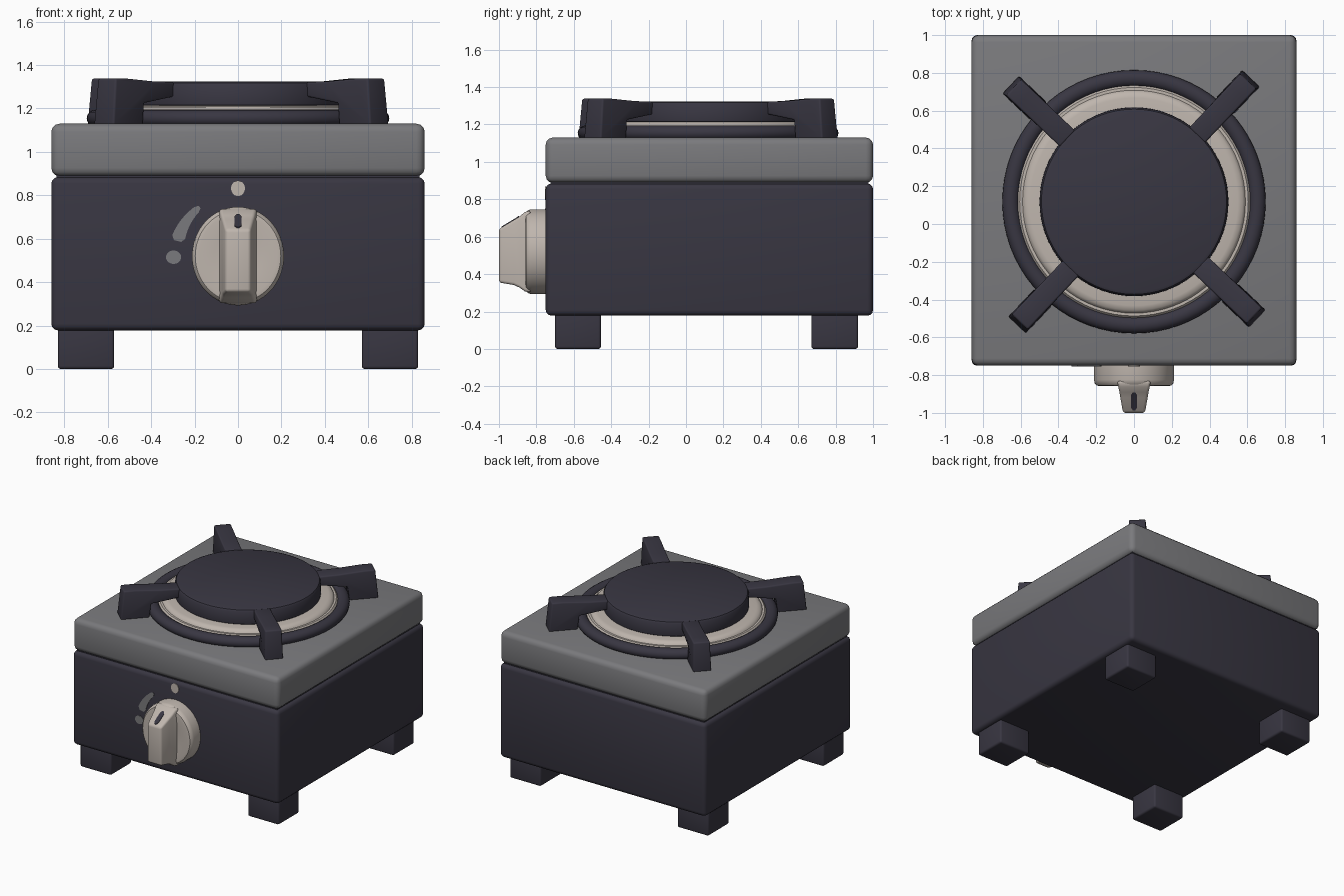
import bpy, bmesh, math
from mathutils import Matrix, Vector

if "Cube" in bpy.data.objects:
    bpy.data.objects.remove(bpy.data.objects["Cube"])


def material(name, rgb):
    m = bpy.data.materials.new(name)
    m.diffuse_color = (*rgb, 1)
    m.use_nodes = True
    m.node_tree.nodes["Principled BSDF"].inputs["Base Color"].default_value = m.diffuse_color
    return m


DARK = material("charcoal", (0.040, 0.037, 0.054))
GREY = material("steel grey", (0.195, 0.195, 0.205))
CREAM = material("warm cream", (0.52, 0.465, 0.42))


def make(name, bm, mat, bevel=0, segments=3):
    bmesh.ops.recalc_face_normals(bm, faces=bm.faces)
    me = bpy.data.meshes.new(name)
    bm.to_mesh(me)
    bm.free()
    me.materials.append(mat)
    ob = bpy.data.objects.new(name, me)
    bpy.context.collection.objects.link(ob)
    bpy.ops.object.select_all(action='DESELECT')
    ob.select_set(True)
    bpy.context.view_layer.objects.active = ob
    if bevel:
        mod = ob.modifiers.new("bevel", 'BEVEL')
        mod.width, mod.segments = bevel, segments
        mod.limit_method = 'ANGLE'
        mod.angle_limit = math.radians(35)
        bpy.ops.object.modifier_apply(modifier=mod.name)
    bpy.ops.object.shade_smooth_by_angle(angle=math.radians(35))
    return ob


def box(name, x, y, z, mat, bevel=0):
    bm = bmesh.new()
    bmesh.ops.create_cube(bm, size=1)
    for v in bm.verts:
        v.co = Vector([lo + (c + 0.5) * (hi - lo) for c, (lo, hi) in zip(v.co, (x, y, z))])
    return make(name, bm, mat, bevel)


def loft(name, rings, mat, bevel=0, closed=False):
    """Skin a list of point rings; cap both ends unless closed."""
    bm = bmesh.new()
    vs = [[bm.verts.new(p) for p in ring] for ring in rings]
    n = len(vs[0])
    pairs = list(zip(vs, vs[1:])) + ([(vs[-1], vs[0])] if closed else [])
    for a, b in pairs:
        for i in range(n):
            j = (i + 1) % n
            bm.faces.new((a[i], a[j], b[j], b[i]))
    if not closed:
        bm.faces.new(vs[0])
        bm.faces.new(vs[-1])
    return make(name, bm, mat, bevel)


def circle(r, n=72):
    return [(r * math.cos(2 * math.pi * i / n), r * math.sin(2 * math.pi * i / n)) for i in range(n)]


# casing: lower body, recessed seam and top slab
box("lower_body", (-0.86, 0.86), (-0.75, 1.0), (0.178, 0.884), DARK, 0.03)
box("seam_core", (-0.835, 0.835), (-0.725, 0.975), (0.80, 1.0), DARK)
box("top_slab", (-0.86, 0.86), (-0.75, 1.0), (0.888, 1.13), GREY, 0.038)

# feet
for side, x in (("left", (-0.83, -0.57)), ("right", (0.57, 0.83))):
    for end, y in (("front", (-0.70, -0.455)), ("back", (0.67, 0.92))):
        box(f"{end}_{side}_foot", x, y, (0, 0.2), DARK, 0.014)

# burner, turned around a vertical axis
CY = 0.118


def lathe(name, profile, mat, closed=False):
    return loft(name, [[(x, y + CY, z) for x, y in circle(r)] for r, z in profile], mat, closed=closed)


lathe("burner_base", [(0.615, 1.12), (0.615, 1.175), (0.605, 1.187), (0.59, 1.187), (0.585, 1.195),
                      (0.575, 1.206), (0.55, 1.212), (0.45, 1.214)], CREAM)
lathe("burner_cap", [(0.485, 1.205), (0.498, 1.215), (0.50, 1.225), (0.498, 1.305), (0.49, 1.318),
                     (0.475, 1.324)], DARK)
lathe("support_ring", [(0.653 + 0.044 * x, 1.155 + 0.04 * y) for x, y in circle(1, 16)], DARK, True)

# four pan support arms, a side profile given thickness
ARM = [(0.485, 1.255), (0.485, 1.322), (0.62, 1.325), (0.80, 1.338), (0.878, 1.338),
       (0.90, 1.125), (0.70, 1.125), (0.685, 1.225)]
for k in range(4):
    rot = Matrix.Translation((0, CY, 0)) @ Matrix.Rotation(math.radians(46.5 + 90 * k), 4, 'Z')
    loft(f"pan_support_{k + 1}",
         [[rot @ Vector((r, s * (0.058 if z > 1.2 else 0.064), z)) for r, z in ARM] for s in (-1, 1)],
         DARK, 0.01)

# control knob: oval dial and tapered grip
KZ = 0.52
loft("knob_dial", [[(x, y, KZ + z * 1.07) for x, z in circle(r, 64)] for r, y in
                   ((0.212, -0.74), (0.212, -0.825), (0.208, -0.843), (0.197, -0.855), (0.18, -0.858),
                    (0.11, -0.848))], CREAM)
loft("knob_grip", [[(-w, y, lo), (w, y, lo), (w, y, hi), (-w, y, hi)] for y, w, lo, hi in
                   ((-0.83, 0.09, 0.30, 0.74), (-0.862, 0.083, 0.308, 0.732), (-0.89, 0.077, 0.328, 0.708),
                    (-0.92, 0.072, 0.342, 0.69), (-1.0, 0.058, 0.355, 0.642))], CREAM, 0.014)

# dark pointer line lying on the sloped top of the grip
POINTER = ((0.006, -0.987, 0.650), (0.017, -0.972, 0.659), (0.017, -0.92, 0.690),
           (0.017, -0.905, 0.700), (0.006, -0.892, 0.709))
loft("knob_pointer", [[(-w, y, z - 0.003), (w, y, z - 0.003), (w, y, z + 0.004), (-w, y, z + 0.004)]
                      for w, y, z in POINTER], DARK)


# printed flame marks on the front, as thin plates
def plate(name, outline, mat):
    loft(name, [[(x, y, z) for x, z in outline] for y in (-0.749, -0.754)], mat)


def dot(cx, cz, rx, rz):
    return [(cx + rx * x, cz + rz * z) for x, z in circle(1, 24)]


plate("off_mark", dot(0, 0.832, 0.032, 0.036), CREAM)
plate("low_mark", dot(-0.297, 0.515, 0.035, 0.031), GREY)
outer, inner = [], []
for i in range(11):
    t = i / 10
    a = math.radians(166 - 38 * t)
    half = 0.033 - 0.019 * t
    if i in (0, 10):
        half *= 0.5
    for edge, s in ((outer, 1), (inner, -1)):
        r = 0.287 + s * half
        edge.append((r * math.cos(a), KZ + r * math.sin(a)))
plate("heat_range_mark", outer + inner[::-1], GREY)
